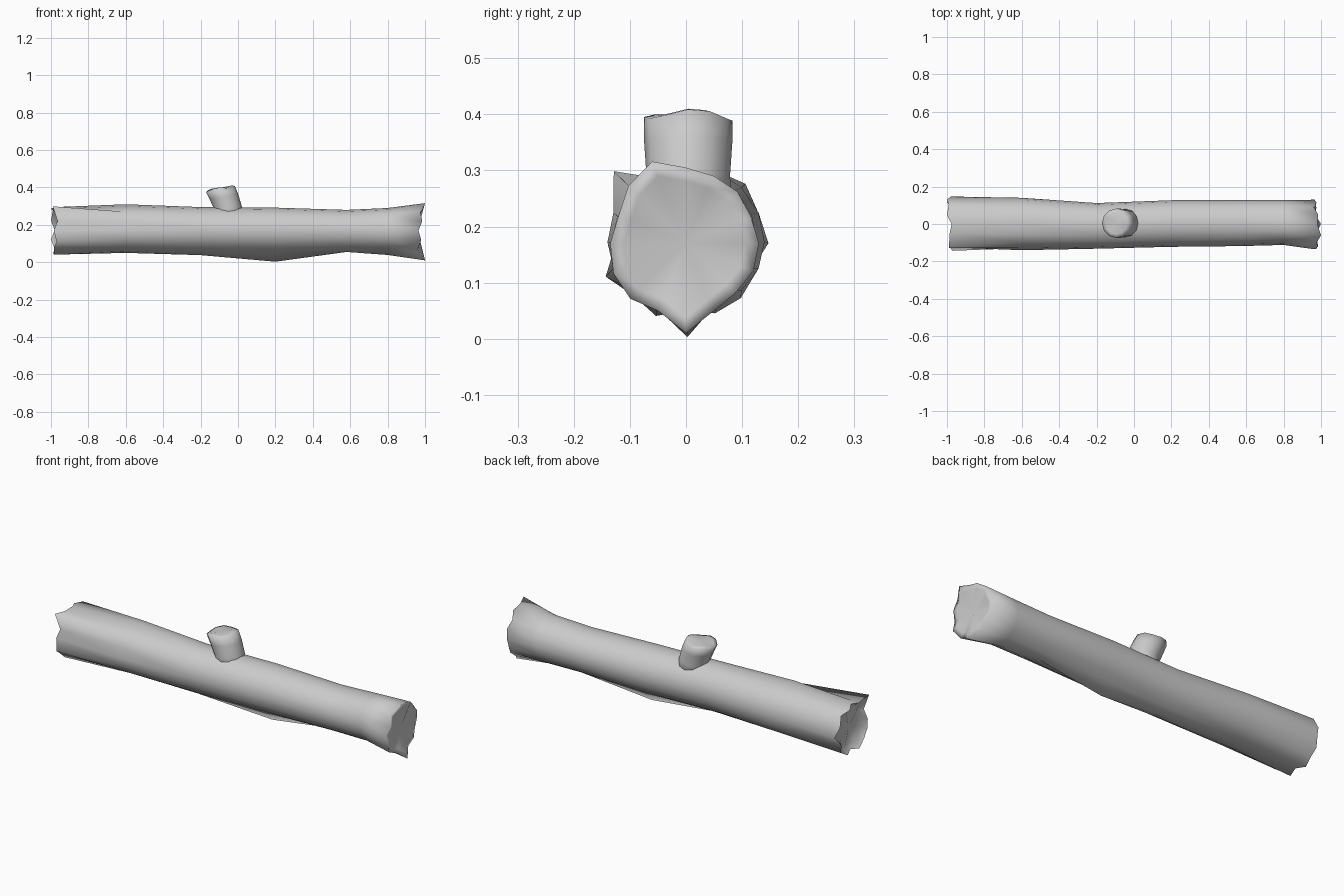
import bpy, bmesh, math
from mathutils import Vector

if "Cube" in bpy.data.objects:
    bpy.data.objects.remove(bpy.data.objects["Cube"])

N = 16
ANG = [2 * math.pi * i / N for i in range(N)]


def loft(name, rings, cap_start, cap_end, angle):
    """Skin a list of rings; each cap is (inset scale, inset offset, cap centre)."""
    def inset(ring, cap):
        scale, offset, c = cap[0], Vector(cap[1]), Vector(cap[2])
        return [c + (Vector(p) - c) * scale + offset for p in ring]

    bm = bmesh.new()
    full = [inset(rings[0], cap_start)] + rings + [inset(rings[-1], cap_end)]
    vs = [[bm.verts.new(p) for p in r] for r in full]
    n = len(vs[0])
    for a, b in zip(vs, vs[1:]):
        for i in range(n):
            j = (i + 1) % n
            bm.faces.new((a[i], a[j], b[j], b[i]))
    for r, cap in ((vs[0], cap_start), (vs[-1], cap_end)):
        mid = bm.verts.new(cap[2])
        for i in range(n):
            bm.faces.new((r[i], r[(i + 1) % n], mid))
    bmesh.ops.recalc_face_normals(bm, faces=bm.faces)
    me = bpy.data.meshes.new(name)
    bm.to_mesh(me)
    bm.free()
    ob = bpy.data.objects.new(name, me)
    bpy.context.collection.objects.link(ob)
    bpy.ops.object.select_all(action='DESELECT')
    ob.select_set(True)
    bpy.context.view_layer.objects.active = ob
    bpy.ops.object.shade_smooth_by_angle(angle=math.radians(angle))
    return ob


# Trunk: broken left end, oval middle sections, broken right end
left_r = [.147, .14, .15, .125, .125, .125, .182, .13,
          .125, .155, .132, .14, .118, .135, .138, .125]
left_x = [-.98, -1, -.99, -1, -.975, -.985, -.99, -.965,
          -.985, -.97, -.985, -.985, -.97, -.99, -.98, -1]
right_r = [.13, .125, .13, .13, .135, .158, .145, .13,
           .135, .14, .14, .13, .16, .13, .125, .13]
right_x = [.965, .975, .96, .985, .98, 1, .975, .985,
           .965, .98, .96, .975, 1, .97, .975, .96]


def end_ring(xs, rs):
    return [(x, r * math.cos(a), .17 + r * math.sin(a)) for x, r, a in zip(xs, rs, ANG)]


# x, y min, y max, z min, z max, depth of the keel point below
sections = [(-.6, -.14, .14, .05, .31, 0), (-.2, -.132, .112, .05, .295, .012),
            (.2, -.122, .127, .048, .292, .045), (.58, -.118, .127, .058, .28, .003),
            (.8, -.112, .127, .055, .29, .016)]
rings = [end_ring(left_x, left_r)]
CZ = .172
for x, y0, y1, z0, z1, keel in sections:
    ring = []
    for i, a in enumerate(ANG):
        s = math.sin(a)
        ring.append((x, (y0 + y1) / 2 + (y1 - y0) / 2 * math.cos(a),
                     CZ + ((z1 - CZ) if s > 0 else (CZ - z0)) * s - (keel if i == 12 else 0)))
    rings.append(ring)
rings.append(end_ring(right_x, right_r))
loft("log_trunk", rings, (.82, (.02, 0, 0), (-.96, 0, .17)),
     (.82, (0, 0, 0), (.96, 0, .17)), 120)

# Broken branch stub leaning to the left
M = 12
stub = []
for cx, cz, r, jag in ((-.04, .22, .078, 0), (-.053, .29, .073, 0),
                       (-.075, .35, .077, 0), (-.094, .392, .077, .006)):
    stub.append([(cx + r * math.cos(t), .004 + r * math.sin(t) * 1.02,
                  cz + .15 * r * math.cos(t) + jag * math.sin(3 * t + 1))
                 for t in [2 * math.pi * i / M for i in range(M)]])
loft("branch_stub", stub, (.8, (0, 0, 0), (-.04, .004, .22)),
     (.75, (0, 0, .004), (-.094, .004, .398)), 120)
